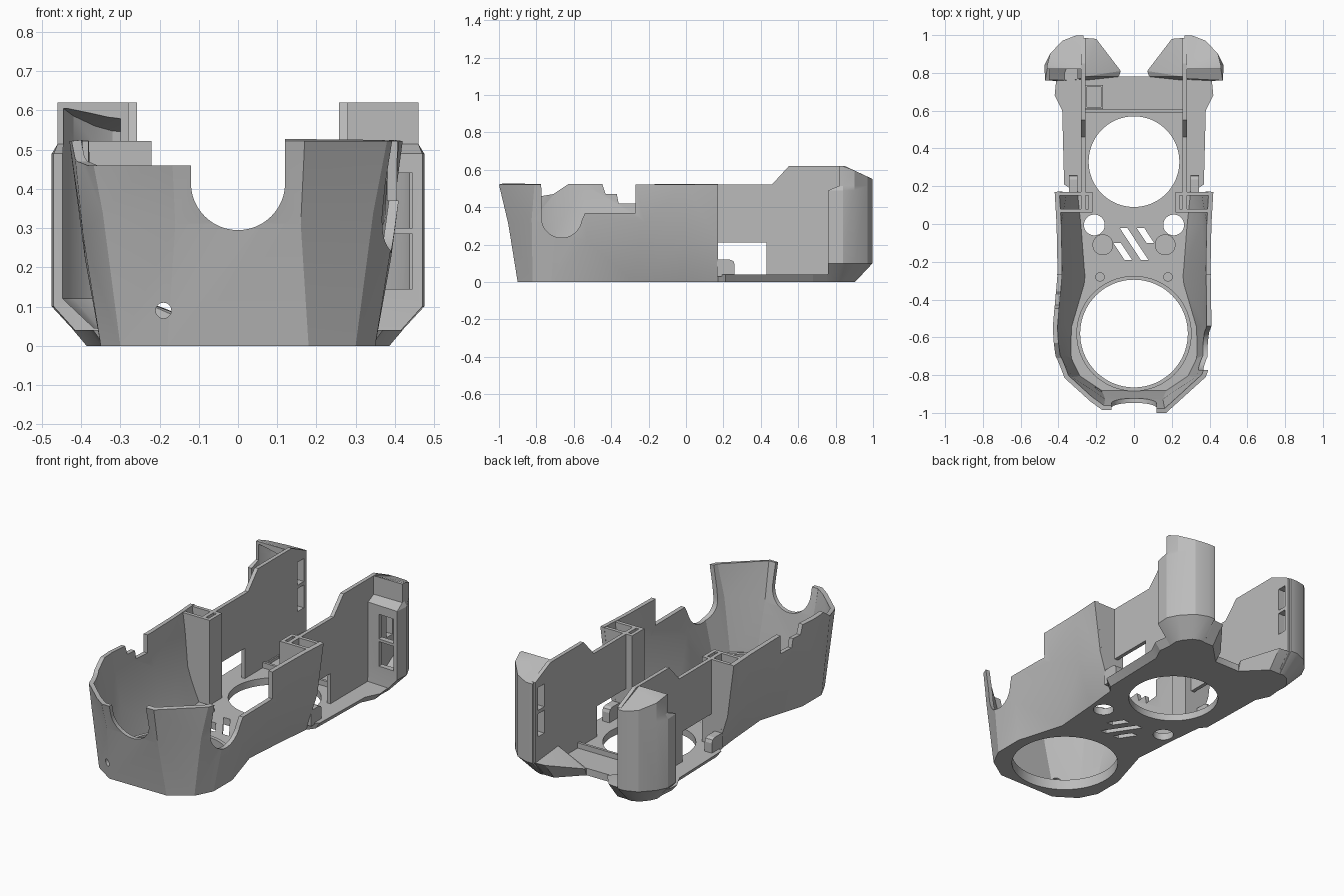
import bpy, bmesh, math

cube = bpy.data.objects.get("Cube")
if cube:
    bpy.data.objects.remove(cube, do_unlink=True)

grey = bpy.data.materials.new("plain_grey")
grey.use_nodes = True
grey.diffuse_color = (0.5, 0.5, 0.5, 1)
grey.node_tree.nodes["Principled BSDF"].inputs["Base Color"].default_value = (0.5, 0.5, 0.5, 1)


def make(name, bm):
    mesh = bpy.data.meshes.new(name)
    bm.to_mesh(mesh)
    bm.free()
    mesh.materials.append(grey)
    ob = bpy.data.objects.new(name, mesh)
    bpy.context.collection.objects.link(ob)
    return ob


def loft(name, rings, closed=True):
    """Skin matching rings; closed rings also get end caps."""
    bm = bmesh.new()
    rows = [[bm.verts.new(p) for p in ring] for ring in rings]
    n = len(rows[0])
    for a, b in zip(rows, rows[1:]):
        for i in range(n if closed else n - 1):
            j = (i + 1) % n
            bm.faces.new((a[i], a[j], b[j], b[i]))
    if closed:
        caps = [bm.faces.new(rows[0]), bm.faces.new(rows[-1])]
        bmesh.ops.triangulate(bm, faces=caps)
    bmesh.ops.recalc_face_normals(bm, faces=bm.faces[:])
    return make(name, bm)


def prism(name, pts, a, b, axis):
    place = {"x": lambda p, t: (t, p[0], p[1]),
             "y": lambda p, t: (p[0], t, p[1]),
             "z": lambda p, t: (p[0], p[1], t)}[axis]
    return loft(name, [[place(p, t) for p in pts] for t in (a, b)])


def box(name, x0, x1, y0, y1, z0, z1):
    return prism(name, [(x0, y0), (x1, y0), (x1, y1), (x0, y1)], z0, z1, "z")


def arc(cx, cy, r, start, end, n):
    steps = [math.radians(start + (end - start) * i / n) for i in range(n + 1)]
    return [(cx + r * math.cos(t), cy + r * math.sin(t)) for t in steps]


def disc(name, cx, cy, r, z0, z1, n=48):
    return prism(name, arc(cx, cy, r, 0, 360, n)[:-1], z0, z1, "z")


def apply(ob, mod):
    bpy.context.view_layer.objects.active = ob
    bpy.ops.object.modifier_apply(modifier=mod.name)


def cut(ob, *cutters):
    for c in cutters:
        mod = ob.modifiers.new("cut", "BOOLEAN")
        mod.operation = "DIFFERENCE"
        mod.solver = "EXACT"
        mod.object = c
        apply(ob, mod)
        bpy.data.objects.remove(c, do_unlink=True)


# Faceted front tub: three outline rings skinned, thickened, then notched
foot = [(.18, -.9), (.3, -.82), (.35, -.72), (.35, -.55), (.27, -.28), (.29, -.02), (.31, .17)]
waist = [(.16, -.95), (.345, -.825), (.395, -.7), (.39, -.53), (.4, -.22), (.385, 0), (.38, .17)]
waist_z = [.31, .34, .28, .22, .32, .22, .22]
brim = [(.17, -1), (.38, -.81), (.42, -.7), (.43, -.55), (.405, -.25), (.41, 0), (.42, .17)]
rings = []
for half, zs in ((foot, [0] * 7), (waist, waist_z), (brim, [.522] * 7)):
    line = [(x, y, z) for (x, y), z in zip(half, zs)]
    rings.append(line[::-1] + [(-x, y, z) for x, y, z in line])
tub = loft("front_tub", rings, closed=False)
bm = bmesh.new()
bm.from_mesh(tub.data)
bmesh.ops.triangulate(bm, faces=bm.faces[:])
for f in bm.faces:
    c = f.calc_center_median()
    if f.normal.x * c.x + f.normal.y * (c.y + .3) < 0:
        f.normal_flip()
bm.to_mesh(tub.data)
bm.free()
shell = tub.modifiers.new("shell", "SOLIDIFY")
shell.thickness = .025
shell.offset = -1
apply(tub, shell)
nose = arc(0, .415, .12, 180, 360, 32) + [(.12, .7), (-.12, .7)]
scoop = [(-.775, .7)] + arc(-.665, .345, .108, 180, 350, 24) + [(-.54, .37), (-.27, .37), (-.27, .7)]
steps = [(-1.1, .7), (-1.1, .46), (-.77, .46), (-.71, .47), (-.62, .53), (-.45, .53),
         (-.43, .47), (-.37, .47), (-.36, .42), (-.27, .42), (-.27, .7)]
cut(tub, prism("cutter", nose, -1.2, -.7, "y"),
    prism("cutter", scoop, .2, .6, "x"),
    prism("cutter", steps, -.6, -.05, "x"),
    prism("cutter", arc(-.19, .09, .02, 0, 360, 16)[:-1], -1.1, -.84, "y"))

# Floor plate with openings
edge = foot + [(.37, .21), (.38, .6), (.42, .68), (.41, .78), (.27, .82), (.08, .78)]
floor = prism("floor_plate", edge + [(-x, y) for x, y in edge[::-1]], 0, .04, "z")
for v in floor.data.vertices:
    if v.co.z < .01 and v.co.y > .2:
        v.co.x *= .92
holes = [disc("cutter", 0, -.58, .285, -.1, .2, 80), disc("cutter", 0, .33, .24, -.1, .2, 80)]
for s in (1, -1):
    holes.append(disc("cutter", s * .21, -.005, .055, -.1, .2))
for x, top, low in ((0, -.02, -.19), (.06, -.02, -.1), (-.06, -.1, -.19)):
    lean = (top - low) * .33
    pts = [(x - lean - .02, top), (x - lean + .02, top), (x + lean + .02, low), (x + lean - .02, low)]
    holes.append(prism("cutter", pts, -.1, .2, "z"))
cut(floor, *holes)

# Rim round the front opening and cross rib behind the rear one
rim = disc("front_opening_rim", 0, -.58, .305, .03, .06, 80)
cut(rim, disc("cutter", 0, -.58, .285, -.1, .2, 80))
box("rear_cross_rib", -.26, .26, .59, .605, .03, .07)
catch = box("catch_frame", -.26, -.165, .61, .735, .03, .06)
cut(catch, box("cutter", -.25, -.175, .62, .725, .045, .1))

# Side parts, made once for each side
panel = [(.06, .02), (.06, .522), (.46, .522), (.55, .62), (.85, .62), (.985, .557), (.985, .1), (.92, .02)]
pod_line = [(.268, .77), (.47, .76), (.475, .84), (.445, .9), (.38, .97), (.31, .997), (.268, .997)]
cave_line = [(.3, .7), (.447, .7), (.447, .83), (.42, .89), (.365, .945), (.32, .972), (.3, .975)]
end_plate = [(.22, .03), (.3, .03), (.37, .22), (.4, .522), (.22, .522)]
tab = [(.165, .03), (.165, .12), (.235, .12), (.253, .112), (.26, .095), (.26, .03)]


def pod_rings(line, s, low, mid, top, widest, front):
    """Tapered underside, straight body, then a stepped-in top that slopes to the back."""
    under = [(s * (.27 + (x - .27) * .55), .75 + (y - .75) * .62, low) for x, y in line]
    body = [(s * x, y, mid) for x, y in line]
    shoulder = [(s * x, y, .49) for x, y in line]
    upper = [(s * min(x, widest), max(y, front)) for x, y in line]
    step = [(x, y, .515) for x, y in upper]
    cap = [(x, y, top - max(0, y - .85) * .47) for x, y in upper]
    return [under, body, shoulder, step, cap]


def slot(s, z):
    return box("cutter", s * .2, s * .31, .905, .96, z, z + .13)


for s, side in ((1, "left"), (-1, "right")):
    wall = prism(side + "_side_wall", panel, s * .258, s * .28, "x")
    cut(wall, box("cutter", s * .2, s * .32, .172, .43, .038, .212), slot(s, .24), slot(s, .39))

    # Hollow rear pod: the left one has a front plate with two openings
    pod = loft(side + "_rear_pod", pod_rings(pod_line, s, 0, .1, .62, .46, .82))
    if s > 0:
        cave = [(x, max(y, .795)) for x, y in cave_line]
        fronts = [box("cutter", .35, .445, .7, .85, z, z + .14) for z in (.145, .3)]
        cave_front = .845
    else:
        cave, fronts, cave_front = cave_line, [], .7
    cut(pod, loft("cutter", pod_rings(cave, s, .045, .12, .605, .445, cave_front)),
        slot(s, .24), slot(s, .39), *fronts)

    # Pocket between tub and inner wall
    for label, y in (("front", .06), ("back", .15)):
        prism(side + "_pocket_" + label, [(s * x, z) for x, z in end_plate], y, y + .02, "y")
    box(side + "_pocket_inner", s * .22, s * .24, .06, .17, .03, .522)
    prism(side + "_window_tab", tab, s * .3, s * .345, "x")

    # Sloped foot joining the pod to the floor
    bm = bmesh.new()
    for x, y, z in ((.08, .78, 0), (.27, .75, 0), (.2, .9, 0), (.28, .9, 0), (.08, .78, .04),
                    (.07, .81, .05), (.2, .98, .1), (.26, .985, .1), (.26, .78, .12)):
        bm.verts.new((s * x, y, z))
    bmesh.ops.convex_hull(bm, input=bm.verts[:])
    bmesh.ops.recalc_face_normals(bm, faces=bm.faces[:])
    make(side + "_rear_foot", bm)

    # Small floor bosses
    disc(side + "_round_boss", s * .165, -.11, .055, .03, .05)
    disc(side + "_screw_boss", s * .18, -.28, .025, .03, .065, 24)

# Smooth shading with crisp edges
for ob in bpy.context.scene.objects:
    ob.select_set(ob.type == "MESH")
bpy.context.view_layer.objects.active = tub
bpy.ops.object.shade_smooth_by_angle(angle=math.radians(22))
